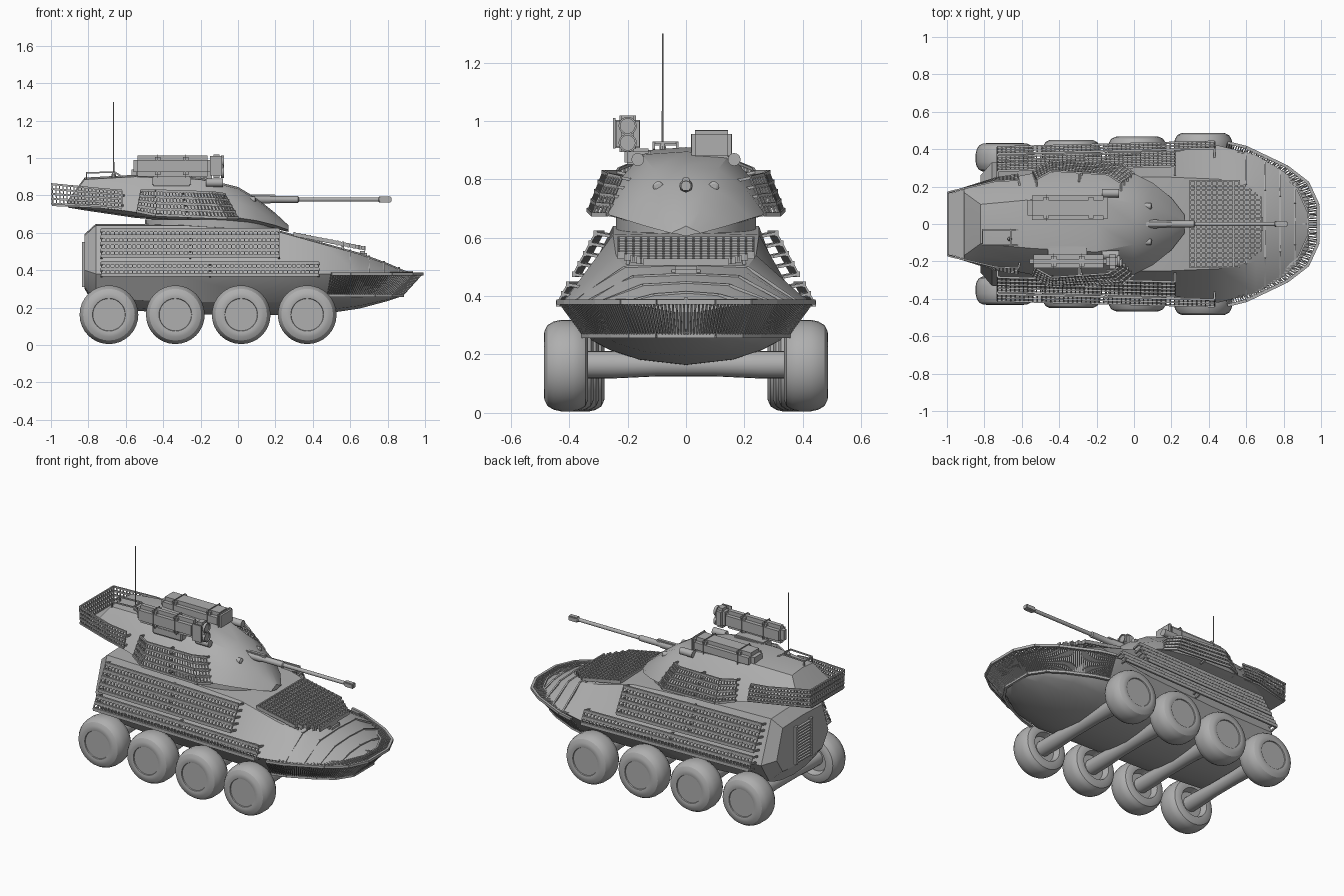
import bpy, bmesh, math
from mathutils import Vector

if "Cube" in bpy.data.objects:
    bpy.data.objects.remove(bpy.data.objects["Cube"])

paint = bpy.data.materials.new("armour grey")
paint.diffuse_color = (0.43, 0.43, 0.43, 1)
paint.use_nodes = True
paint.node_tree.nodes["Principled BSDF"].inputs["Base Color"].default_value = paint.diffuse_color


def finish(name, bm, smooth=True):
    bmesh.ops.recalc_face_normals(bm, faces=bm.faces)
    me = bpy.data.meshes.new(name)
    bm.to_mesh(me)
    bm.free()
    me.materials.append(paint)
    ob = bpy.data.objects.new(name, me)
    bpy.context.collection.objects.link(ob)
    if smooth:
        bpy.ops.object.select_all(action='DESELECT')
        ob.select_set(True)
        bpy.context.view_layer.objects.active = ob
        bpy.ops.object.shade_smooth_by_angle(angle=math.radians(30))
    return ob


def beam(bm, a, b, w=0.008, h=None):
    a, b = Vector(a), Vector(b)
    d = (b - a).normalized()
    ref = Vector((0, 0, 1)) if abs(d.z) < 0.9 else Vector((1, 0, 0))
    s = d.cross(ref).normalized()
    u = s.cross(d) * ((h or w) / 2)
    s = s * (w / 2)
    rings = [[bm.verts.new(p + q) for q in (s + u, u - s, -s - u, s - u)] for p in (a, b)]
    for i in range(4):
        j = (i + 1) % 4
        bm.faces.new((rings[0][i], rings[0][j], rings[1][j], rings[1][i]))
    bm.faces.new(rings[0])
    bm.faces.new(rings[1])


def polybeam(bm, pts, w=0.008, h=None):
    for a, b in zip(pts, pts[1:]):
        beam(bm, a, b, w, h)


def lathe(bm, prof, c, axis, n=32):
    # prof: (radius, offset along axis)
    rings = []
    for r, t in prof:
        ring = []
        for i in range(n):
            a = 2 * math.pi * i / n
            u, v = r * math.cos(a), r * math.sin(a)
            p = {'x': (t, u, v), 'y': (u, t, v), 'z': (u, v, t)}[axis]
            ring.append(bm.verts.new(Vector(c) + Vector(p)))
        rings.append(ring)
    for p, q in zip(rings, rings[1:]):
        for i in range(n):
            j = (i + 1) % n
            bm.faces.new((p[i], p[j], q[j], q[i]))
    bm.faces.new(rings[0])
    bm.faces.new(rings[-1])


def loft(name, sections):
    # sections: (x, half outline running from centre bottom to centre top)
    bm = bmesh.new()
    rings = []
    for x, half in sections:
        pts = half + [(-y, z) for y, z in reversed(half[1:-1])]
        rings.append([bm.verts.new((x, y, z)) for y, z in pts])
    n = len(rings[0])
    for p, q in zip(rings, rings[1:]):
        for i in range(n):
            bm.faces.new((p[i], p[(i + 1) % n], q[(i + 1) % n], q[i]))
    bm.faces.new(rings[0])
    bm.faces.new(rings[-1])
    return finish(name, bm)


def box(name, x0, x1, y0, y1, z0, z1, bevel=0.0):
    bm = bmesh.new()
    beam(bm, (x0, (y0 + y1) / 2, (z0 + z1) / 2), (x1, (y0 + y1) / 2, (z0 + z1) / 2), y1 - y0, z1 - z0)
    if bevel:
        bmesh.ops.bevel(bm, geom=bm.edges[:], offset=bevel, segments=2, affect='EDGES')
    return finish(name, bm)


def along(path, t):
    lens = [(b - a).length for a, b in zip(path, path[1:])]
    d = t * sum(lens)
    for a, b, l in zip(path, path[1:], lens):
        if d <= l + 1e-6:
            return a.lerp(b, min(1, d / l))
        d -= l
    return path[-1]


def cage(name, lo, hi, rows, ticks, w=0.007, h=0.015, tick=0.005, stub=0.0, sides=(1, -1)):
    # slat armour spanned between a lower and an upper path
    for s in sides:
        bm = bmesh.new()
        L = [Vector((x, s * y, z)) for x, y, z in lo]
        H = [Vector((x, s * y, z)) for x, y, z in hi]
        for r in range(rows):
            f = r / (rows - 1)
            pts = [a.lerp(b, f) for a, b in zip(L, H)]
            polybeam(bm, pts, w, h)
            if stub:
                for t in (0, 0.5, 1):
                    p = along(pts, t)
                    beam(bm, p, p - Vector((0, s * stub, 0.01)), 0.01)
        for i in range(ticks):
            t = i / (ticks - 1)
            beam(bm, along(L, t), along(H, t), tick)
        finish(name + ("_left" if s > 0 else "_right"), bm, False)


# Hull: x, belly z, belly edge y/z, shoulder y/z, deck y/z
HULL = [(-.82, .30, .20, .31, .26, .40, .20, .585), (-.76, .20, .25, .25, .33, .38, .23, .64),
        (-.3, .165, .27, .23, .35, .37, .25, .64), (.2, .16, .29, .23, .385, .37, .25, .61),
        (.45, .165, .325, .25, .42, .38, .24, .54), (.65, .195, .285, .262, .37, .38, .20, .485),
        (.8, .235, .185, .268, .28, .38, .14, .43), (.88, .262, .08, .275, .21, .37, .10, .395),
        (.935, .345, .07, .35, .13, .36, .07, .372)]
loft("hull", [(x, [(0, zb), (.5 * yb, zb + .22 * (zl - zb)), (.8 * yb, zb + .6 * (zl - zb)), (yb, zl),
                   (ys, zs), (yt, zt), (0, zt + .008)])
              for x, zb, yb, zl, ys, zs, yt, zt in HULL])

# Turret: x, bottom z, widest y/z, mid y/z, roof y/z
TURRET = [(-.91, .735, .185, .75, .18, .758, .17, .765), (-.82, .72, .215, .75, .165, .81, .105, .885),
          (-.55, .68, .27, .71, .22, .80, .13, .90), (-.2, .65, .295, .69, .245, .78, .15, .885),
          (0, .635, .27, .68, .21, .76, .11, .835), (.1, .63, .22, .665, .16, .73, .08, .775),
          (.2, .62, .14, .64, .10, .67, .05, .695), (.27, .605, .05, .615, .04, .622, .02, .63)]
loft("turret", [(x, [(0, zb), (.6 * yw, zb + .008), (yw, zw), (ym, zm), (yt, zt), (0, zt + .01)])
                for x, zb, yw, zw, ym, zm, yt, zt in TURRET])
loft("bustle_floor", [(x, [(0, z), (y, z), (y, z + .012), (0, z + .012)])
                      for x, y, z in ((-.995, .16, .743), (-.74, .235, .732), (-.6, .25, .715))])
bm = bmesh.new()
lathe(bm, [(.24, .6), (.24, .67)], (0, 0, 0), 'z')
for v in bm.verts:
    v.co.x = v.co.x * 1.45 - .15
finish("turret_ring", bm)

# Wheels and axles: track widens towards the front
TYRE = [(.086, -.008), (.088, -.002), (.10, 0), (.118, -.002), (.138, -.012), (.151, -.033), (.157, -.06),
        (.157, -.10), (.152, -.122), (.14, -.142), (.118, -.152), (.092, -.15), (.08, -.11)]
for i, (x, y) in enumerate([(-.69, .432), (-.335, .45), (.017, .468), (.37, .487)]):
    for s, side in ((1, "left"), (-1, "right")):
        bm = bmesh.new()
        lathe(bm, [(r, s * t) for r, t in TYRE], (x, s * y, .162), 'y')
        finish(f"wheel_{i + 1}_{side}", bm)
    bm = bmesh.new()
    e = y - .10
    lathe(bm, [(.047, -e), (.047, -.25), (.04, -.1), (.04, .1), (.047, .25), (.047, e)], (x, 0, .165), 'y', 20)
    finish(f"axle_{i + 1}", bm)

# Side slat armour: short upper section, longer lower section
cage("upper_side_cage", [(-.73, .36, .475), (.22, .385, .475)], [(-.73, .285, .615), (.22, .31, .615)],
     5, 42, .012, .02, .007, .05)
cage("lower_side_cage", [(-.73, .41, .375), (.43, .44, .375)], [(-.73, .375, .44), (.43, .405, .44)],
     3, 50, .012, .02, .007, .05)


# Bow basket: closed ring of upright slats flaring outwards
def both(half):
    return [(x, -y, z) for x, y, z in half] + [(x, y, z) for x, y, z in reversed(half)]

top = [(.5, .435, .38), (.6, .41, .38), (.82, .305, .38), (.93, .22, .38), (.985, .10, .38)]
low = [(.48, .35, .265), (.57, .325, .265), (.73, .25, .265), (.82, .19, .265), (.88, .10, .265)]
inner = [(x - .055, y - .035, .385) for x, y, z in top[1:]]
cage("bow_basket", both(low), both(top), 2, 110, .016, .016, .006, sides=(1,))
cage("bow_walkway", both(inner), both(top[1:]), 2, 60, .01, .01, .006, sides=(1,))

# Deck grating in front of the turret
bm = bmesh.new()
def gz(x):
    return .592 - (x - .3) * .2
for i in range(14):
    x = .30 + i * .029
    w = .235 if x < .56 else .235 - (x - .56) * .75
    beam(bm, (x, -w, gz(x)), (x, w, gz(x)), .009, .025)
for i in range(-9, 10):
    y = i * .0257
    x1 = .68 - max(0, abs(y) - .14) * 1.25
    beam(bm, (.30, y, gz(.30)), (x1, y, gz(x1)), .008, .02)
for s in (1, -1):
    for x in (.32, .44, .56):
        beam(bm, (x, s * .2, gz(x)), (x, s * .2, gz(x) - .06), .012)
finish("deck_grating", bm, False)

# Thin raised ribs and driver's periscope on the nose
bm = bmesh.new()
for x in (.60, .70, .78, .86):
    a, b = next((p, q) for p, q in zip(HULL, HULL[1:]) if p[0] <= x <= q[0])
    f = (x - a[0]) / (b[0] - a[0])
    ys, zs, yt, zt = [p + (q - p) * f for p, q in zip(a[4:], b[4:])]
    polybeam(bm, [(x, -ys, zs), (x, -yt, zt), (x, 0, zt + .008), (x, yt, zt), (x, ys, zs)], .01, .01)
finish("nose_ribs", bm, False)
box("driver_periscope", .64, .69, -.05, .05, .46, .503, .012)
box("tow_hook", .90, .935, -.006, .006, .36, .395)

# Rear louvres
bm = bmesh.new()
for i in range(13):
    z = .32 + i * .018
    beam(bm, (-.825, -.07, z), (-.825, .07, z), .02, .008)
for s in (1, -1):
    beam(bm, (-.825, s * .075, .31), (-.825, s * .075, .55), .02)
finish("rear_louvres", bm, False)

# Turret slat armour and bustle basket
cage("turret_side_cage", [(-.54, .28, .715), (-.44, .335, .695), (-.06, .32, .68), (.0, .27, .68)],
     [(-.52, .24, .825), (-.44, .285, .825), (-.14, .265, .815), (-.07, .22, .805)],
     5, 30, .010, .014, .006, .05)
cage("bustle_basket", both([(-.62, .265, .735), (-.74, .245, .745), (-.995, .165, .755)]),
     both([(-.62, .235, .825), (-.74, .23, .835), (-.995, .17, .86)]), 5, 56, .009, .01, .006, sides=(1,))
bm = bmesh.new()
for s in (1, -1):
    for z in (.755, .81):
        beam(bm, (-.6, s * .15, z - .01), (-.62, s * .25, z - .01), .01)
finish("basket_brackets", bm, False)

# Gun
bm = bmesh.new()
lathe(bm, [(.05, -.08), (.055, -.02), (.042, .0), (.03, .03), (.024, .04), (.022, .17), (.018, .18), (.018, .32),
           (.012, .325), (.011, .75), (.015, .755), (.015, .765)], (0, 0, .778), 'x', 20)
finish("gun_barrel", bm)
box("muzzle_brake", .755, .82, -.017, .017, .762, .793, .005)
box("gun_cradle", .0, .2, -.012, .012, .79, .806, .003)
for s in (1, -1):
    bm = bmesh.new()
    lathe(bm, [(.018, 0), (.018, .07), (.01, .075)], (.02, s * .095, .775), 'x', 16)
    beam(bm, (.045, s * .035, .775), (.045, s * .09, .775), .02, .03)
    finish("gun_sight_" + ("left" if s > 0 else "right"), bm)
    bm = bmesh.new()
    lathe(bm, [(.022, -.05), (.022, .04)], (-.12, s * .165, .868), 'x', 16)
    finish("smoke_launcher_" + ("left" if s > 0 else "right"), bm)

# Twin launcher pod on the right, sight box on the left
box("launcher_pod", -.56, -.14, -.236, -.162, .9, 1.012, .024)
box("launcher_front", -.15, -.08, -.24, -.16, .893, 1.018, .018)
box("launcher_plate", -.15, -.085, -.25, -.242, .905, 1.01)
box("launcher_mount", -.46, -.25, -.21, -.12, .85, .905, .008)
for x in (-.43, -.28):
    box("launcher_strap", x - .015, x + .015, -.241, -.157, .894, 1.018, .014)
bm = bmesh.new()
for z in (.925, .983):
    lathe(bm, [(.031, -.01), (.031, .006), (.025, .006), (.025, -.001)], (-.08, -.2, z), 'x', 20)
finish("launcher_tubes", bm)
box("sight_box", -.57, -.14, .022, .152, .87, .963, .024)
box("sight_box_front", -.165, -.14, .018, .156, .868, .967, .012)
for x in (-.47, -.23):
    box("sight_strap", x - .014, x + .014, .017, .157, .866, .969, .013)

# Antenna and hoop
bm = bmesh.new()
lathe(bm, [(.012, .88), (.012, .91), (.005, .925), (.0035, .93), (.0025, 1.3)], (-.665, -.08, 0), 'z', 10)
finish("antenna", bm)
bm = bmesh.new()
for y in (-.11, -.03):
    polybeam(bm, [(-.81, y, .885), (-.81, y, .92), (-.66, y, .925), (-.62, y, .9)], .008)
for x, z in ((-.81, .92), (-.66, .925)):
    beam(bm, (x, -.11, z), (x, -.03, z), .008)
finish("antenna_guard", bm, False)
